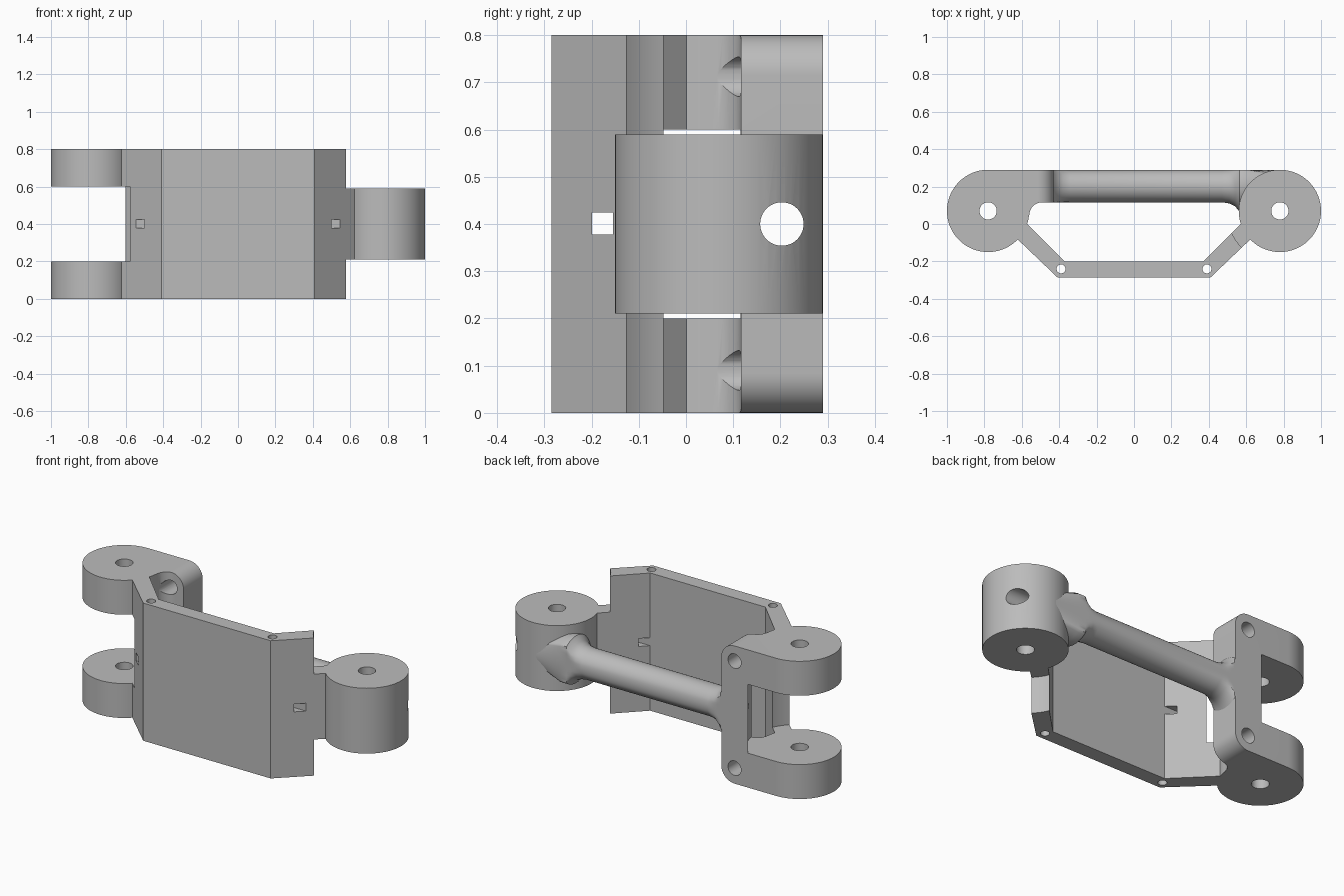
import bpy, bmesh
from math import sin, cos, pi, radians
from mathutils import Matrix, Vector

cube = bpy.data.objects.get("Cube")
if cube:
    bpy.data.objects.remove(cube, do_unlink=True)

grey = bpy.data.materials.new("light_grey")
grey.use_nodes = True
colour = (0.5, 0.5, 0.5, 1)
grey.diffuse_color = colour
grey.node_tree.nodes["Principled BSDF"].inputs["Base Color"].default_value = colour

PIVOT_X, PIVOT_Y, LUG_R, CLEAR_R, HOLE_R = 0.78, 0.07, 0.22, 0.283, 0.046
HEIGHT, ROD_Y, ROD_Z, ROD_R, BACK = 0.8, 0.203, 0.4, 0.087, 0.29
ROD_FRONT = ROD_Y - ROD_R


def finish(name, bm):
    bmesh.ops.recalc_face_normals(bm, faces=bm.faces)
    mesh = bpy.data.meshes.new(name)
    bm.to_mesh(mesh)
    bm.free()
    mesh.materials.append(grey)
    obj = bpy.data.objects.new(name, mesh)
    bpy.context.collection.objects.link(obj)
    return obj


def prism(name, outline, low, high, axis="z"):
    """Extrude an outline along z (xy outline) or y (xz outline)."""
    place = (lambda a, b, c: (a, b, c)) if axis == "z" else (lambda a, b, c: (a, c, b))
    bm = bmesh.new()
    face = bm.faces.new([bm.verts.new(place(a, b, low)) for a, b in outline])
    new = bmesh.ops.extrude_face_region(bm, geom=[face])["geom"]
    shift = Vector(place(0, 0, high - low))
    bmesh.ops.translate(bm, vec=shift, verts=[v for v in new if isinstance(v, bmesh.types.BMVert)])
    return finish(name, bm)


def arc(cx, cy, r, start, end, steps):
    angles = [radians(start + (end - start) * i / steps) for i in range(steps + 1)]
    return [(cx + r * cos(a), cy + r * sin(a)) for a in angles]


def cylinder(name, centre, r, length, axis="z", sides=64):
    bm = bmesh.new()
    turn = {"z": Matrix(), "x": Matrix.Rotation(pi / 2, 4, "Y"), "y": Matrix.Rotation(pi / 2, 4, "X")}[axis]
    bmesh.ops.create_cone(bm, cap_ends=True, segments=sides, radius1=r, radius2=r,
                          depth=length, matrix=Matrix.Translation(centre) @ turn)
    return finish(name, bm)


def column(name, x, y, r, low, high):
    return cylinder(name, (x, y, (low + high) / 2), r, high - low)


def combine(obj, operation, *tools):
    """Apply booleans, then discard the helper shapes."""
    for tool in tools:
        tool.hide_render = True
        mod = obj.modifiers.new(operation, "BOOLEAN")
        mod.operation, mod.object, mod.solver = operation, tool, "EXACT"
        bpy.context.view_layer.update()
        graph = bpy.context.evaluated_depsgraph_get()
        result = bpy.data.meshes.new_from_object(obj.evaluated_get(graph))
        obj.modifiers.clear()
        obj.data = result
        bpy.data.objects.remove(tool, do_unlink=True)


def bore():
    return cylinder("bore_cutter", (0, ROD_Y, ROD_Z), HOLE_R, 2.4, "x", 48)


def pivot_hole(x):
    return column("pivot_cutter", x, PIVOT_Y, HOLE_R, -0.2, 1)


# Front wall with two slanted wings
half = [(0.37, -0.2), (0.585, 0.015), (0.64, -0.065), (0.41, -0.285)]
front_wall = prism("front_wall", half + [(-x, y) for x, y in reversed(half)], 0, HEIGHT)
clearances = [column("clearance_cutter", x, PIVOT_Y, CLEAR_R, low, high)
              for x, low, high in ((-PIVOT_X, 0.2, 0.6), (PIVOT_X, -0.1, 0.21), (PIVOT_X, 0.59, 0.9))]
pins = [column("pin_cutter", x, -0.24, 0.024, -0.1, 0.9) for x in (-0.39, 0.39)]
window = prism("window_cutter", [(-0.7, -0.199), (0.7, -0.199), (0.7, -0.155), (-0.7, -0.155)], 0.378, 0.424)
combine(front_wall, "DIFFERENCE", *clearances, *pins, window)

# Fork: two lugs joined by a crossbar with rounded ends
outline = arc(-PIVOT_X, PIVOT_Y, LUG_R, 90, 357, 72)
outline += arc(-0.49, 0.046, 0.07, 180, 90, 10)
outline += [(-0.43, ROD_FRONT), (-0.43, BACK)]
fork = prism("fork", outline, -0.1, 0.9)
side = [(-1.1, 0)] + arc(-0.515, 0.085, 0.085, -90, 0, 12)
side += arc(-0.515, HEIGHT - 0.085, 0.085, 0, 90, 12) + [(-1.1, HEIGHT)]
combine(fork, "INTERSECT", prism("rounded_block", side, -0.5, 0.5, "y"))
screws = [cylinder("screw_cutter", (-0.515, 0.2, z), 0.042, 0.4, "y", 40) for z in (0.09, 0.712)]
slot = column("slot_cutter", -PIVOT_X, PIVOT_Y, CLEAR_R, 0.2, 0.6)
combine(fork, "DIFFERENCE", slot, pivot_hole(-PIVOT_X), bore(), *screws)

# Single round eye opposite the fork
eye_barrel = column("eye_barrel", PIVOT_X, PIVOT_Y, LUG_R, 0.21, 0.59)
combine(eye_barrel, "DIFFERENCE", pivot_hole(PIVOT_X), bore())

# Connecting rod, flared at both ends and kept flush with the back
profile = [(-0.44, 0.16), (-0.425, 0.135), (-0.405, 0.112), (-0.38, 0.096), (-0.34, ROD_R),
           (0.47, ROD_R), (0.51, 0.093), (0.54, 0.108), (0.565, 0.137), (0.61, 0.137), (0.76, ROD_R)]
bm = bmesh.new()
SIDES = 64
rings = []
for x, r in profile:
    floor = ROD_FRONT if x < 0 else -1
    ring = arc(ROD_Y, ROD_Z, r, 0, 360 - 360 / SIDES, SIDES - 1)
    rings.append([bm.verts.new((x, min(BACK, max(floor, y)), z)) for y, z in ring])
for a, b in zip(rings, rings[1:]):
    for i in range(SIDES):
        j = (i + 1) % SIDES
        bm.faces.new((a[i], a[j], b[j], b[i]))
bm.faces.new(rings[0])
bm.faces.new(rings[-1])
connecting_rod = finish("connecting_rod", bm)
combine(connecting_rod, "DIFFERENCE", bore(), pivot_hole(PIVOT_X))

# Smooth round surfaces, crisp edges
for obj in (front_wall, fork, eye_barrel, connecting_rod):
    bpy.ops.object.select_all(action="DESELECT")
    obj.select_set(True)
    bpy.context.view_layer.objects.active = obj
    bpy.ops.object.shade_smooth_by_angle(angle=radians(30))
